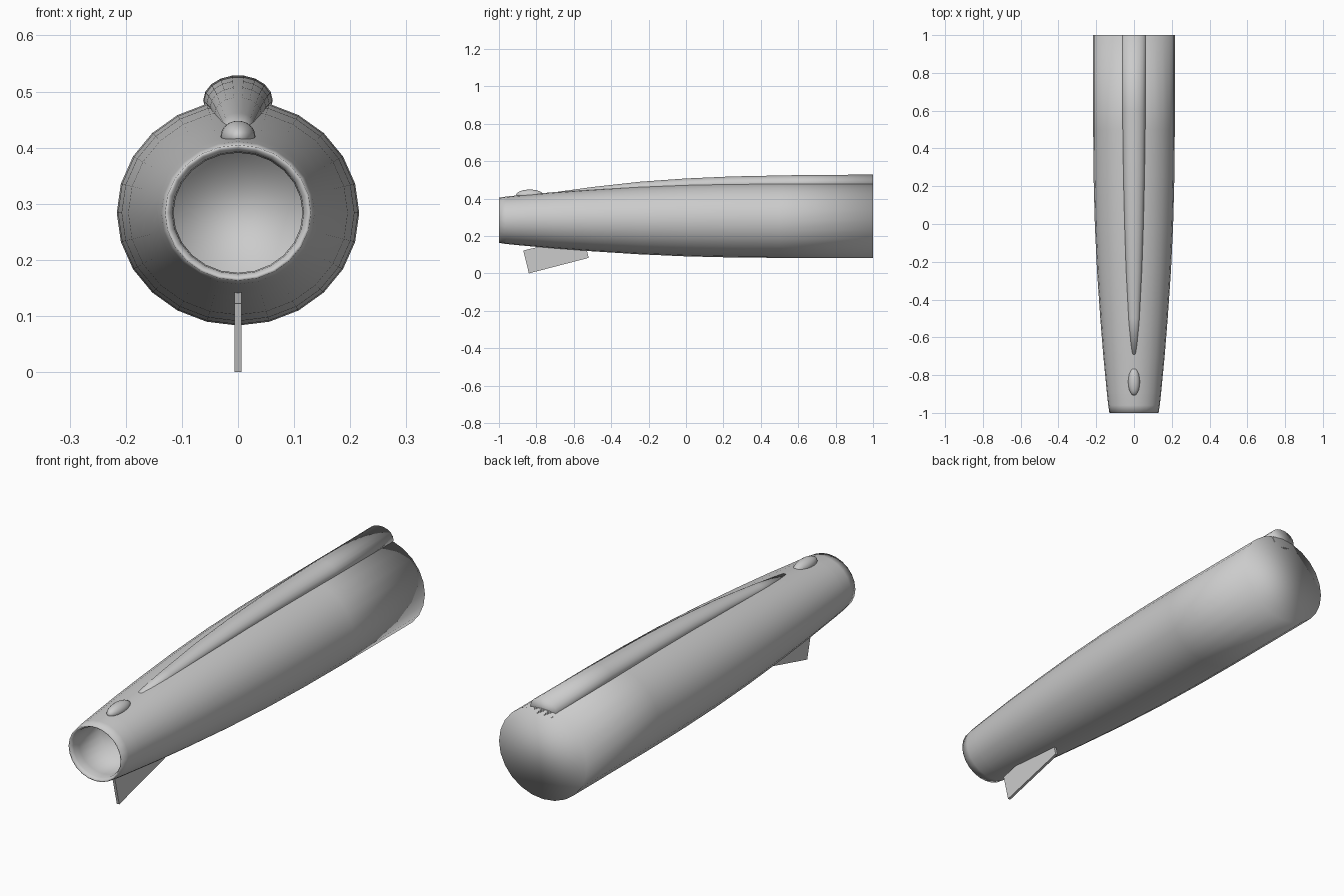
import bpy, bmesh, math

if "Cube" in bpy.data.objects:
    bpy.data.objects.remove(bpy.data.objects["Cube"])

CZ = 0.284      # height of the body axis
WIDE = 1.075    # body is slightly wider than tall


def finish(name, bm, smooth=True):
    bmesh.ops.recalc_face_normals(bm, faces=bm.faces)
    me = bpy.data.meshes.new(name)
    bm.to_mesh(me)
    bm.free()
    for p in me.polygons:
        p.use_smooth = smooth
    ob = bpy.data.objects.new(name, me)
    bpy.context.collection.objects.link(ob)
    return ob


def loft(name, sections, n, cap_first=False, cap_last=False):
    """Skin elliptical sections (y, centre z, x radius, z radius) along y."""
    bm = bmesh.new()
    rings = []
    for y, z, rx, rz in sections:
        rings.append([bm.verts.new((rx * math.cos(2 * math.pi * i / n), y,
                                    z + rz * math.sin(2 * math.pi * i / n)))
                      for i in range(n)])
    for a, b in zip(rings, rings[1:]):
        for i in range(n):
            j = (i + 1) % n
            bm.faces.new((a[i], a[j], b[j], b[i]))
    if cap_first:
        bm.faces.new(rings[0])
    if cap_last:
        bm.faces.new(rings[-1])
    return finish(name, bm)


def round_sections(profile):
    return [(y, CZ, r * WIDE, r) for y, r in profile]


# main tapered body, closed at the back
body = [(-0.9, 0.133), (-0.7, 0.151), (-0.5, 0.166), (-0.25, 0.182),
        (0.0, 0.193), (0.25, 0.199), (0.5, 0.201), (1.0, 0.201)]
loft("fuselage", round_sections(body), 24, cap_last=True)

# intake lip rolling into a short blind duct
lip = [(-0.9, 0.133), (-0.96, 0.127), (-1.0, 0.121), (-1.0, 0.116),
       (-0.985, 0.109), (-0.95, 0.107), (-0.8, 0.107)]
loft("intake_lip", round_sections(lip), 24, cap_last=True)

# raised spine along the top: (y, top z, half width)
spine = [(-0.69, 0.436, 0.017), (-0.5, 0.462, 0.030), (-0.25, 0.490, 0.042),
         (0.0, 0.508, 0.050), (0.25, 0.519, 0.056), (0.6, 0.526, 0.061),
         (1.0, 0.529, 0.062)]
loft("dorsal_spine", [(y, t - w * 0.72, w, w * 0.72) for y, t, w in spine],
     18, cap_first=True, cap_last=True)

# small blister ahead of the spine
bm = bmesh.new()
bmesh.ops.create_uvsphere(bm, u_segments=20, v_segments=12, radius=1)
bmesh.ops.scale(bm, vec=(0.031, 0.073, 0.028), verts=bm.verts)
bmesh.ops.translate(bm, vec=(0, -0.835, 0.42), verts=bm.verts)
finish("top_blister", bm)

# thin slanted fin under the nose
bm = bmesh.new()
outline = [(-0.87, 0.122), (-0.84, 0.0), (-0.52, 0.083), (-0.55, 0.2)]
face = bm.faces.new([bm.verts.new((-0.006, y, z)) for y, z in outline])
ext = bmesh.ops.extrude_face_region(bm, geom=[face])
bmesh.ops.translate(bm, vec=(0.012, 0, 0),
                    verts=[v for v in ext["geom"] if isinstance(v, bmesh.types.BMVert)])
finish("chin_fin", bm, smooth=False)
